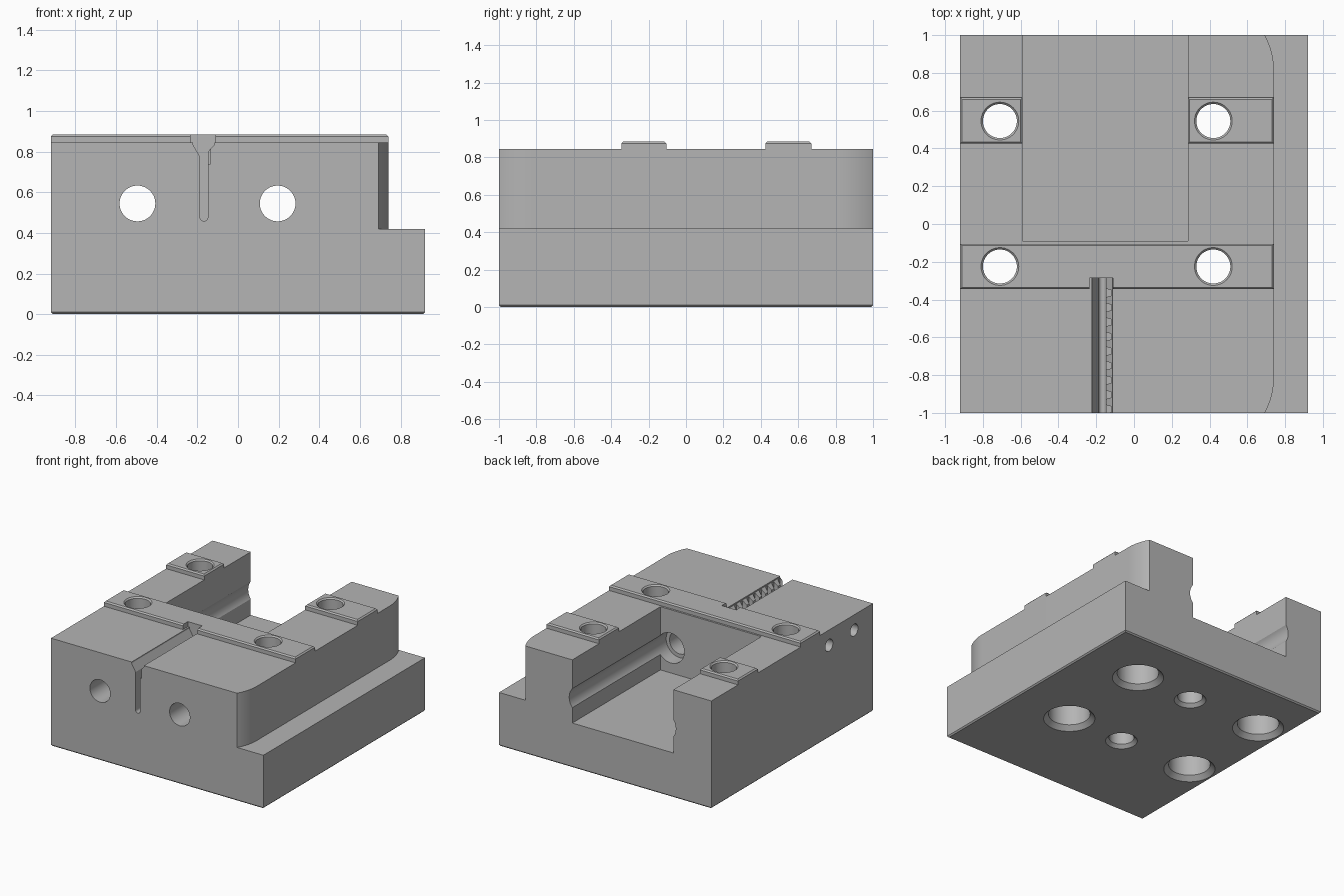
import bpy, bmesh, math
from mathutils import Vector

if "Cube" in bpy.data.objects:
    bpy.data.objects.remove(bpy.data.objects["Cube"], do_unlink=True)

steel = bpy.data.materials.new("plain grey steel")
steel.use_nodes = True
steel.diffuse_color = (0.46, 0.46, 0.46, 1)
steel.node_tree.nodes["Principled BSDF"].inputs["Base Color"].default_value = (0.46, 0.46, 0.46, 1)


def make_object(name, bm):
    bmesh.ops.recalc_face_normals(bm, faces=bm.faces)
    mesh = bpy.data.meshes.new(name)
    bm.to_mesh(mesh)
    bm.free()
    mesh.materials.append(steel)
    obj = bpy.data.objects.new(name, mesh)
    bpy.context.collection.objects.link(obj)
    return obj


def block(name, lo, hi, chamfer_z, chamfer=0.01):
    """Box with a small chamfer around the edges lying at height chamfer_z."""
    lo, hi = Vector(lo), Vector(hi)
    bm = bmesh.new()
    bmesh.ops.create_cube(bm, size=1)
    for v in bm.verts:
        v.co = Vector(a + (b - a) * (c + 0.5) for a, b, c in zip(lo, hi, v.co))
    edges = [e for e in bm.edges if all(abs(v.co.z - chamfer_z) < 1e-4 for v in e.verts)]
    bmesh.ops.bevel(bm, geom=edges, offset=chamfer, segments=1, affect='EDGES')
    return make_object(name, bm)


def place(axis, u, v, w):
    return {'X': (w, u, v), 'Y': (u, w, v), 'Z': (u, v, w)}[axis]


def loft(name, axis, start, end, outline, outline_end=None):
    """Closed solid between two outlines lying across the given axis."""
    bm = bmesh.new()
    a = [bm.verts.new(place(axis, u, v, start)) for u, v in outline]
    b = [bm.verts.new(place(axis, u, v, end)) for u, v in (outline_end or outline)]
    bm.faces.new(a)
    bm.faces.new(b)
    for i in range(len(a)):
        j = (i + 1) % len(a)
        bm.faces.new((a[i], a[j], b[j], b[i]))
    return make_object(name, bm)


def circle(u, v, r, sides=48):
    steps = [2 * math.pi * i / sides for i in range(sides)]
    return [(u + r * math.cos(t), v + r * math.sin(t)) for t in steps]


def bore(axis, u, v, start, end, r, r_end=None):
    return loft("bore_cutter", axis, start, end, circle(u, v, r), circle(u, v, r_end or r))


def box_cutter(x0, x1, y0, y1, z0, z1):
    return loft("box_cutter", 'Z', z0, z1, [(x0, y0), (x1, y0), (x1, y1), (x0, y1)])


def cut(target, cutter):
    mod = target.modifiers.new("cut", 'BOOLEAN')
    mod.operation = 'DIFFERENCE'
    mod.solver = 'EXACT'
    mod.object = cutter
    bpy.context.view_layer.objects.active = target
    bpy.ops.object.modifier_apply(modifier=mod.name)
    bpy.data.objects.remove(cutter, do_unlink=True)


TOP, PAD_TOP = 0.845, 0.885
HOLES = [(x, y) for x in (-0.71, 0.42) for y in (-0.225, 0.545)]

body = block("body", (-0.92, -1, 0), (0.92, 1, TOP), 0)
pads = [
    block("front_strip", (-0.92, -0.345, TOP), (0.74, -0.105, PAD_TOP), PAD_TOP),
    block("rear_right_pad", (-0.92, 0.425, TOP), (-0.59, 0.67, PAD_TOP), PAD_TOP),
    block("rear_left_pad", (0.285, 0.425, TOP), (0.74, 0.67, PAD_TOP), PAD_TOP),
]

# Side ledge, its wall curving inward at both ends
radius, curve_y = 0.36, 0.82
arc = [math.radians(34 * i / 12) for i in range(13)]
back_curve = [(0.74 - radius * (1 - math.cos(t)), curve_y + radius * math.sin(t)) for t in arc]
wall = [(x, -y) for x, y in reversed(back_curve)] + back_curve
cut(body, loft("ledge_cutter", 'Z', 0.42, 1, wall + [(1.2, 1.2), (1.2, -1.2)]))

# Rear pocket
cut(body, box_cutter(-0.59, 0.285, -0.09, 1.2, 0.35, 1))

# Lengthwise bores, wider where they groove the pocket walls
for x in (-0.495, 0.195):
    cut(body, bore('Y', x, 0.545, -1.2, 0.2, 0.088))
    cut(body, bore('Y', x, 0.545, -0.2, 1.2, 0.117))

# Vertical bolt holes with flared counterbores underneath
for x, y in HOLES:
    cut(body, bore('Z', x, y, -0.1, 1, 0.09))
    cut(body, bore('Z', x, y, -0.1, 0.28, 0.15))
    cut(body, bore('Z', x, y, -0.01, 0.035, 0.195, 0.15))
    for pad in pads:
        xs = [v.co.x for v in pad.data.vertices]
        ys = [v.co.y for v in pad.data.vertices]
        if min(xs) < x < max(xs) and min(ys) < y < max(ys):
            cut(pad, bore('Z', x, y, 0.8, 1, 0.09))
            cut(pad, bore('Z', x, y, PAD_TOP - 0.01, PAD_TOP + 0.01, 0.09, 0.11))

# Blind locating holes underneath
for y in (-0.23, 0.54):
    cut(body, bore('Z', -0.075, y, -0.1, 0.22, 0.09))
    cut(body, bore('Z', -0.075, y, -0.01, 0.025, 0.125, 0.09))

# Narrow front slot with a flared mouth and round bottom
bottom = [(-0.1675 + 0.0195 * math.cos(t), 0.478 + 0.0195 * math.sin(t))
          for t in (math.pi + math.pi * i / 8 for i in range(9))]
mouth = [(-0.148, 0.80), (-0.115, 0.835), (-0.115, 1), (-0.222, 1), (-0.222, 0.835), (-0.187, 0.775)]
cut(body, loft("slot_cutter", 'Y', -1.2, -0.285, bottom + mouth))
cut(pads[0], box_cutter(-0.235, -0.11, -0.5, -0.285, 0.8, 1))

# Row of teeth on one lip of the slot
for i in range(9):
    y = -0.365 - 0.077 * i
    notch = [(-0.16, y - 0.026), (-0.118, y - 0.014), (-0.118, y + 0.014), (-0.16, y + 0.026)]
    cut(body, loft("tooth_cutter", 'Z', 0.74, 1, notch))

# Cross holes from the side into the slot
for y in (-0.457, -0.767):
    cut(body, bore('X', y, 0.725, -1.1, -0.17, 0.047))

# Smooth the bores, keep machined edges crisp
for obj in [body] + pads:
    bpy.ops.object.select_all(action='DESELECT')
    obj.select_set(True)
    bpy.context.view_layer.objects.active = obj
    bpy.ops.object.shade_smooth_by_angle(angle=math.radians(25))
